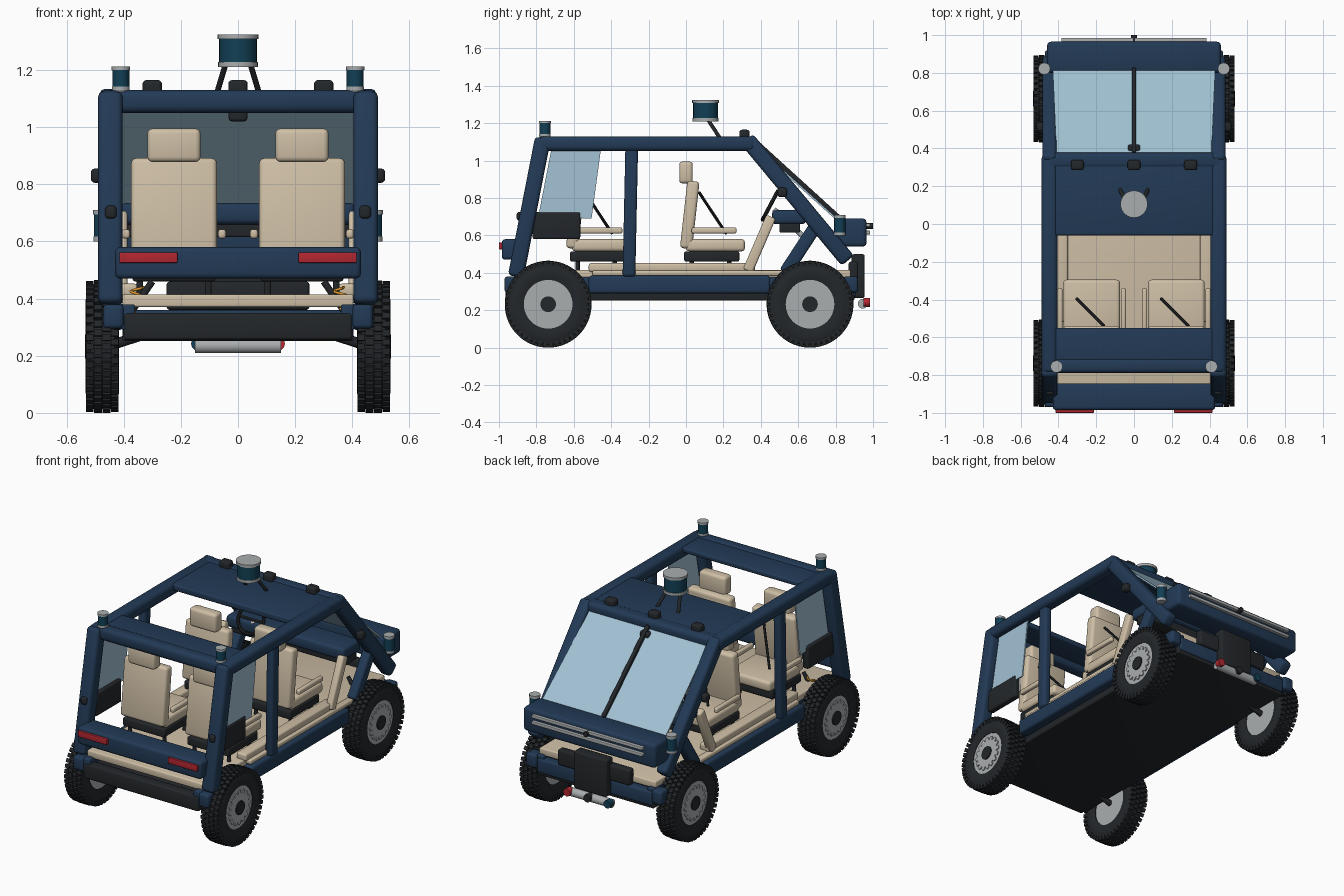
import bpy, bmesh, math
from mathutils import Vector, Matrix

if "Cube" in bpy.data.objects:
    bpy.data.objects.remove(bpy.data.objects["Cube"])

def mat(name, r, g, b):
    m = bpy.data.materials.new(name)
    m.diffuse_color = (r, g, b, 1)
    m.use_nodes = True
    m.node_tree.nodes["Principled BSDF"].inputs["Base Color"].default_value = m.diffuse_color
    return m

BLUE = mat("navy", .016, .042, .092)
BEIGE = mat("beige", .62, .52, .38)
DARK = mat("charcoal", .017, .02, .023)
GLASS = mat("glass", .36, .54, .66)
TEAL = mat("sensor_teal", .006, .05, .09)
RED = mat("red", .45, .02, .03)
ORANGE = mat("orange", .8, .35, .03)
SILVER = mat("silver", .4, .42, .43)

def finish(name, bm, m):
    bmesh.ops.recalc_face_normals(bm, faces=bm.faces)
    me = bpy.data.meshes.new(name)
    bm.to_mesh(me)
    bm.free()
    ob = bpy.data.objects.new(name, me)
    bpy.context.collection.objects.link(ob)
    if m:
        me.materials.append(m)
    return ob

def block(name, size, M, m, bev):
    bm = bmesh.new()
    bmesh.ops.create_cube(bm, size=1, matrix=Matrix.Diagonal((*size, 1)))
    if bev:
        bmesh.ops.bevel(bm, geom=bm.edges[:], offset=bev, segments=3, profile=.5, affect='EDGES')
    bm.transform(M)
    return finish(name, bm, m)

def box(name, x, y, z, m, bev=.008):
    c = [(a + b) / 2 for a, b in (x, y, z)]
    return block(name, [abs(b - a) for a, b in (x, y, z)], Matrix.Translation(c), m, bev)

def along(p, q):
    # frame whose Z runs p to q and whose X stays near world X
    p, q = Vector(p), Vector(q)
    d = (q - p).normalized()
    ref = Vector((1, 0, 0)) if abs(d.x) < .9 else Vector((0, 1, 0))
    ax = (ref - d * ref.dot(d)).normalized()
    R = Matrix((ax, d.cross(ax), d)).transposed().to_4x4()
    return Matrix.Translation((p + q) / 2) @ R, (q - p).length

def beam(name, p, q, w, h, m, bev=.02):
    M, L = along(p, q)
    return block(name, (w, h, L), M, m, bev)

def rod(name, p, q, r, m, r2=None, n=24):
    M, L = along(p, q)
    bm = bmesh.new()
    bmesh.ops.create_cone(bm, cap_ends=True, segments=n, radius1=r, radius2=r if r2 is None else r2, depth=L, matrix=M)
    return finish(name, bm, m)

def panel(name, pts, thick, m):
    bm = bmesh.new()
    f = bm.faces.new([bm.verts.new(p) for p in pts])
    ext = bmesh.ops.extrude_face_region(bm, geom=[f])
    f.normal_update()
    vs = [v for v in ext['geom'] if isinstance(v, bmesh.types.BMVert)]
    bmesh.ops.translate(bm, verts=vs, vec=f.normal * thick)
    return finish(name, bm, m)

def lathe(bm, prof, n):
    # profile of (x, radius) turned about the X axis
    vs = [bm.verts.new((a, 0, r)) for a, r in prof]
    es = [bm.edges.new((vs[i], vs[(i + 1) % len(vs)])) for i in range(len(vs))]
    bmesh.ops.spin(bm, geom=vs + es, cent=(0, 0, 0), axis=(1, 0, 0), angle=math.tau, steps=n, use_merge=True)
    bmesh.ops.remove_doubles(bm, verts=bm.verts, dist=1e-5)

def wheel(s, y):
    T = Matrix.Translation((s * .475, y, .232))
    bm = bmesh.new()
    lathe(bm, [(-.05, .13), (-.058, .16), (-.056, .2), (-.042, .219), (.042, .219), (.056, .2), (.058, .16), (.05, .13)], 48)
    # tread lugs in staggered rows
    for i in range(44):
        for j, x in enumerate((-.044, -.015, .015, .044)):
            R = Matrix.Rotation(math.tau * (i + .5 * (j % 2)) / 44, 4, 'X')
            r = .221 if j in (1, 2) else .214
            h = .022 if j in (1, 2) else .03
            bmesh.ops.create_cube(bm, size=1, matrix=R @ Matrix.Translation((x, 0, r)) @ Matrix.Diagonal((.027, .022, h, 1)))
    bm.transform(T)
    finish("tyre", bm, DARK)
    c = Vector((s * .475, y, .232))
    ax = Vector((s, 0, 0))
    rod("rim", c - ax * .045, c + ax * .047, .136, SILVER, n=48)
    rod("rim_inner_disc", c + ax * .046, c + ax * .053, .088, SILVER, n=32)
    for i in range(16):
        a = math.tau * i / 16
        o = c + Vector((0, math.cos(a), math.sin(a))) * .094
        rod("rim_bolt", o + ax * .046, o + ax * .053, .014, SILVER, n=10)
    rod("hub", c, c + ax * .06, .042, DARK)
    # axle stub, arm and spring
    rod("axle_stub", (s * .28, y, .29), (s * .45, y, .235), .018, DARK)
    rod("suspension_arm", (s * .3, y, .46), (s * .41, y, .3), .012, DARK)
    cu = bpy.data.curves.new("spring", 'CURVE')
    cu.dimensions, cu.bevel_depth, cu.bevel_resolution = '3D', .005, 1
    sp = cu.splines.new('POLY')
    sp.points.add(48)
    for i, pt in enumerate(sp.points):
        a = i * math.tau / 10
        pt.co = (s * (.35 + .05 * i / 48) + .02 * math.cos(a), y + .02 * math.sin(a), .44 - .14 * i / 48, 1)
    cu.materials.append(ORANGE)
    bpy.context.collection.objects.link(bpy.data.objects.new("spring", cu))

def sensor(x, y, z0, z1, r):
    h = z1 - z0
    rod("sensor_base", (x, y, z0), (x, y, z0 + h * .15), r, SILVER)
    rod("sensor_body", (x, y, z0 + h * .15), (x, y, z0 + h * .85), r * .95, TEAL)
    rod("sensor_cap", (x, y, z0 + h * .85), (x, y, z1), r * 1.03, SILVER)

def seat(cx, oy):
    box("seat_cushion", (cx - .15, cx + .15), (oy, oy + .315), (.515, .58), BEIGE, .018)
    box("seat_base", (cx - .145, cx + .145), (oy - .01, oy + .285), (.46, .515), DARK, .01)
    for dx in (-.12, .12):
        for dy in (.03, .23):
            rod("seat_leg", (cx + dx, oy + dy, .4), (cx + dx, oy + dy, .47), .012, DARK)
        box("armrest", (cx + dx * 1.4 - .014, cx + dx * 1.4 + .014), (oy + .03, oy + .27), (.61, .642), BEIGE, .01)
    beam("seat_back", (cx, oy + .0, .53), (cx, oy + .04, .89), .3, .065, BEIGE, .018)
    box("headrest", (cx - .093, cx + .093), (oy - .036, oy + .036), (.878, .995), BEIGE, .018)
    rod("seat_belt", (cx + .065, oy + .07, .83), (cx - .08, oy + .215, .61), .008, DARK, n=8)

# chassis, floor and bumpers
box("underbody", (-.405, .405), (-.93, .9), (.252, .34), DARK)
box("floor", (-.405, .405), (-.92, .88), (.37, .415), BEIGE)
box("rear_lower_bumper", (-.4, .4), (-.965, -.9), (.255, .35), DARK, .012)
box("front_lower_bumper", (-.4, .4), (.85, .91), (.27, .36), BLUE, .012)
box("front_dark_bar", (-.25, .25), (.87, .92), (.36, .46), DARK, .012)
box("rear_bumper", (-.43, .43), (-.985, -.845), (.47, .58), BLUE, .018)
box("front_panel", (-.115, .115), (.885, .955), (.265, .5), DARK, .012)
rod("front_lamp_bar", (-.15, .945, .235), (.15, .945, .235), .026, SILVER)
for x, m in ((-.14, TEAL), (0, DARK), (.14, RED)):
    rod("front_lamp", (x, .95, .242), (x, .985, .242), .024, m)

# nose, strips, dash, steering wheel
box("nose", (-.46, .46), (.8, .965), (.54, .69), BLUE, .02)
for z in (.615, .655):
    box("nose_strip", (-.385, .385), (.96, .985), (z - .01, z + .01), SILVER, .004)
rod("front_camera", (0, .96, .65), (0, 1.0, .65), .016, DARK)
box("dash_top", (-.41, .41), (.46, .64), (.66, .735), BLUE, .02)
box("dash_lower", (-.4, .4), (.5, .61), (.615, .67), DARK)
rod("steering_column", (-.225, .47, .74), (-.225, .62, .6), .014, SILVER)
bpy.ops.mesh.primitive_torus_add(major_radius=.085, minor_radius=.011, major_segments=36, minor_segments=10,
                                 location=(-.225, .45, .76), rotation=(math.radians(62), 0, 0))
bpy.context.object.name = "steering_wheel"
bpy.context.object.data.materials.append(DARK)
beam("steering_spoke", (-.305, .45, .76), (-.145, .45, .76), .02, .012, DARK, .004)

# roof and windscreen
box("roof_panel", (-.44, .44), (-.06, .36), (1.085, 1.125), BLUE, .01)
box("rear_roof_panel", (-.43, .43), (-.75, -.55), (1.09, 1.122), BLUE, .01)
beam("rear_roof_bar", (-.46, -.75, 1.09), (.46, -.75, 1.09), .08, .08, BLUE, .025)
beam("front_roof_bar", (-.47, .335, 1.09), (.47, .335, 1.09), .085, .08, BLUE, .025)
panel("windscreen", [(-.41, .365, 1.09), (.41, .365, 1.09), (.43, .82, .68), (-.43, .82, .68)], .01, GLASS)
beam("windscreen_divider", (0, .375, 1.095), (0, .82, .69), .022, .03, DARK, .006)
box("mirror_camera", (-.033, .033), (.365, .42), (1.02, 1.07), DARK, .012)
for x in (-.3, 0, .3):
    box("roof_camera", (x - .034, x + .034), (.285, .34), (1.11, 1.165), DARK, .014)

# roof sensor
sensor(0, .105, 1.21, 1.325, .07)
for s in (-1, 1):
    rod("roof_sensor_leg", (s * .045, .12, 1.215), (s * .075, .185, 1.115), .01, DARK)

# parts on both sides
for s in (-1, 1):
    X = s * .447
    def side(a, b):
        return (s * a, s * b)
    beam("roof_rail", (X, -.79, 1.09), (X, .37, 1.09), .085, .078, BLUE, .025)
    beam("rear_post", (X, -.91, .38), (X, -.765, 1.12), .085, .085, BLUE, .02)
    beam("middle_post", (X, -.305, .38), (X, -.29, 1.08), .05, .068, BLUE, .015)
    beam("front_post", (X, .325, 1.115), (X, .865, .465), .075, .085, BLUE, .02)
    beam("front_strut", (s * .43, .53, .4), (s * .43, .7, .66), .06, .07, BLUE, .015)
    beam("door_strut", (s * .41, .33, .41), (s * .41, .455, .7), .045, .055, BEIGE, .012)
    box("side_rail", side(.36, .408), (-.96, .9), (.29, .38), BLUE)
    box("side_sill", side(.4, .465), (-.52, .45), (.29, .385), BLUE, .015)
    box("floor_edge", side(.38, .44), (-.5, .55), (.385, .412), BEIGE)
    box("sill_step", side(.35, .42), (-.52, .37), (.405, .452), BEIGE, .012)
    for y in (-.93, .88):
        box("corner_block", side(.4, .472), (y - .04, y + .04), (.295, .38), BLUE, .015)
    box("tail_light", side(.212, .415), (-1.0, -.98), (.525, .562), RED, .004)
    panel("side_glass", [(s * .44, -.72, 1.06), (s * .44, -.455, 1.06), (s * .44, -.505, .69), (s * .44, -.79, .7)], .008, GLASS)
    box("side_pod", side(.41, .455), (-.82, -.565), (.58, .725), DARK, .012)
    box("side_camera", side(.47, .515), (.49, .54), (.805, .855), DARK, .014)
    box("rear_camera", side(.425, .465), (-.905, -.85), (.68, .725), DARK, .012)
    sensor(s * .41, -.755, 1.13, 1.213, .031)
    rod("sensor_mount", (s * .41, -.755, 1.1), (s * .41, -.755, 1.13), .015, SILVER, .03)
    sensor(s * .475, .822, .6, .71, .031)
    for y in (-.737, .663):
        wheel(s, y)
    for oy in (0, -.61):
        seat(s * .224, oy)

# smooth shading with crisp edges
bpy.ops.object.select_all(action='DESELECT')
for ob in bpy.data.objects:
    if ob.type == 'MESH':
        ob.select_set(True)
        bpy.context.view_layer.objects.active = ob
bpy.ops.object.shade_smooth_by_angle(angle=math.radians(35))
